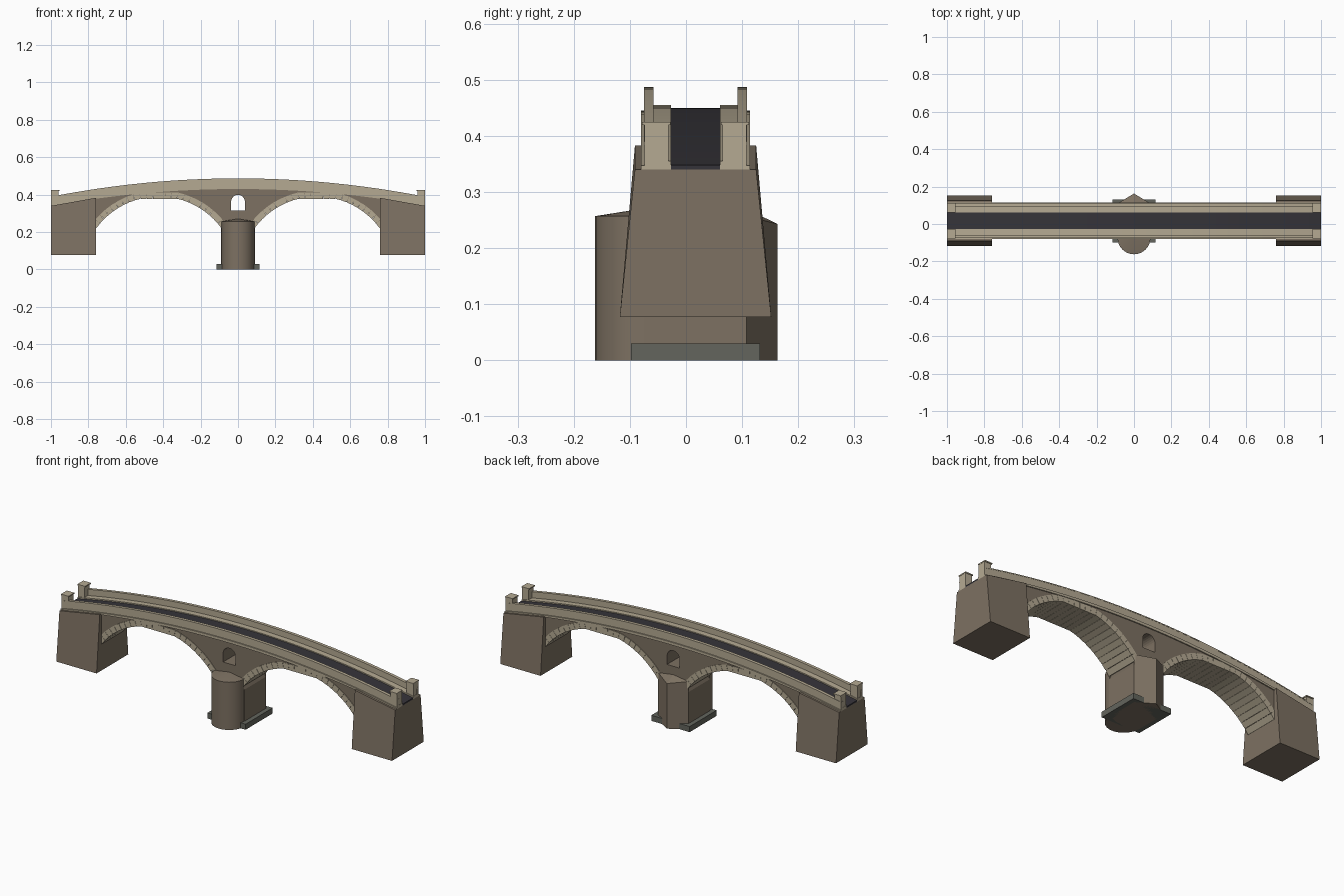
import bpy, bmesh, math

if "Cube" in bpy.data.objects:
    bpy.data.objects.remove(bpy.data.objects["Cube"])

YC = 0.017            # bridge axis
HALF = 0.091          # half width of the masonry


def material(name, rgb):
    m = bpy.data.materials.new(name)
    m.diffuse_color = (*rgb, 1)
    m.use_nodes = True
    m.node_tree.nodes["Principled BSDF"].inputs["Base Color"].default_value = m.diffuse_color
    return m


BROWN = material("brown_stone", (0.205, 0.165, 0.122))
CREAM = material("pale_stone", (0.46, 0.40, 0.29))
ROAD = material("dark_asphalt", (0.036, 0.034, 0.041))
GREY = material("grey_footing", (0.125, 0.13, 0.11))


def finish(name, bm, mat):
    bmesh.ops.recalc_face_normals(bm, faces=bm.faces)
    me = bpy.data.meshes.new(name)
    bm.to_mesh(me)
    bm.free()
    me.materials.append(mat)
    ob = bpy.data.objects.new(name, me)
    bpy.context.collection.objects.link(ob)
    return ob


def prism(bm, pts, y0, y1):
    """Extrude an x-z outline from y0 to y1."""
    f = bm.faces.new([bm.verts.new((x, y0, z)) for x, z in pts])
    r = bmesh.ops.extrude_face_region(bm, geom=[f])
    vs = [v for v in r["geom"] if isinstance(v, bmesh.types.BMVert)]
    bmesh.ops.translate(bm, vec=(0, y1 - y0, 0), verts=vs)


def hull(bm, low, high):
    """Join two matching rings of points into a closed solid."""
    a = [bm.verts.new(p) for p in low]
    b = [bm.verts.new(p) for p in high]
    bm.faces.new(a)
    bm.faces.new(b)
    n = len(a)
    for i in range(n):
        bm.faces.new((a[i], a[(i + 1) % n], b[(i + 1) % n], b[i]))


def box(bm, x0, x1, y0, y1, z0, z1):
    prism(bm, [(x0, z0), (x1, z0), (x1, z1), (x0, z1)], y0, y1)


def sweep(bm, y0, y1, low, high):
    """Cambered strip; low and high are (end, centre) heights."""
    xs = [-1 + i / 16 for i in range(33)]
    curve = lambda h: [(x, h[1] - (h[1] - h[0]) * x * x) for x in xs]
    prism(bm, curve(low) + curve(high)[::-1], y0, y1)


# Arch geometry: circular haunches with a flattened crown
AX, AZ, R = 0.423, -0.025, 0.415
SPREAD = math.asin(0.335 / R)


def arch_point(cx, angle, extra, top):
    r = R + extra
    return cx + r * math.sin(angle), min(AZ + r * math.cos(angle), top)


# Spandrel walls and pier in one outline
def arch_line(cx):
    return [arch_point(cx, -SPREAD + 2 * SPREAD * i / 24, 0.015, 0.39) for i in range(25)]


outline = [(-0.85, 0.2)] + arch_line(-AX) + [(-0.09, 0.2), (-0.09, 0), (0.09, 0), (0.09, 0.2)]
outline += arch_line(AX) + [(0.85, 0.2)]
outline += [(x / 20, 0.438 - 0.1 * (x / 20) ** 2) for x in range(17, -18, -1)]
bm = bmesh.new()
prism(bm, outline, YC - HALF, YC + HALF)
body = finish("spandrel_and_pier", bm, BROWN)

# Arched opening above the pier
bm = bmesh.new()
hole = [(-0.037, 0.315), (0.037, 0.315)]
hole += [(0.037 * math.cos(math.pi * i / 12), 0.362 + 0.037 * math.sin(math.pi * i / 12)) for i in range(13)]
prism(bm, hole, -0.3, 0.3)
cutter = finish("opening_cutter", bm, BROWN)
cutter.hide_render = True
cutter.hide_viewport = True
mod = body.modifiers.new("opening", "BOOLEAN")
mod.operation = "DIFFERENCE"
mod.solver = "EXACT"
mod.object = cutter

# Arch rings made of separate wedge stones
bm = bmesh.new()
N = 24
for cx in (-AX, AX):
    for i in range(N):
        a0 = -SPREAD + 2 * SPREAD * (i + 0.015) / N
        a1 = -SPREAD + 2 * SPREAD * (i + 0.985) / N
        prism(bm, [arch_point(cx, a0, 0, 0.378), arch_point(cx, a1, 0, 0.378),
                   arch_point(cx, a1, 0.033, 0.412), arch_point(cx, a0, 0.033, 0.412)],
              YC - HALF - 0.003, YC + HALF + 0.003)
finish("arch_rings", bm, CREAM)

# Abutments: battered sides, sloping top
bm = bmesh.new()
for s in (-1, 1):
    ring = lambda hw, zi, zo: [(s * 0.76, YC - hw, zi), (s, YC - hw, zo),
                               (s, YC + hw, zo), (s * 0.76, YC + hw, zi)]
    hull(bm, ring(0.135, 0.077, 0.077), ring(0.108, 0.383, 0.34))
finish("abutments", bm, BROWN)


# Cutwaters: rounded at the front, pointed at the back, with sloping caps
def cutwater(name, pts, apex, edge_z):
    bm = bmesh.new()
    hull(bm, [(x, y, 0) for x, y in pts], [(x, y, z) for (x, y), z in zip(pts, edge_z)])
    cap = [f for f in bm.faces if all(v.co.z > 0.1 for v in f.verts)]
    r = bmesh.ops.poke(bm, faces=cap)
    r["verts"][0].co = apex
    return finish(name, bm, BROWN)


front_y, back_y = YC - HALF, YC + HALF
arc = [(0.088 * math.cos(math.pi * i / 16), front_y - 0.088 * math.sin(math.pi * i / 16)) for i in range(17)]
nose = cutwater("round_cutwater", arc, (0, front_y, 0.271), [0.257] * 17)
bpy.context.view_layer.objects.active = nose
nose.select_set(True)
bpy.ops.object.shade_smooth_by_angle(angle=math.radians(20))
cutwater("pointed_cutwater", [(-0.09, back_y), (0, 0.163), (0.09, back_y)],
         (0, back_y, 0.27), [0.257, 0.243, 0.257])

# Pier footing
bm = bmesh.new()
box(bm, -0.114, 0.114, YC - 0.115, YC + 0.115, 0, 0.03)
finish("pier_footing", bm, GREY)

# Roadway
bm = bmesh.new()
sweep(bm, YC - 0.044, YC + 0.044, (0.338, 0.437), (0.348, 0.45))
finish("roadway", bm, ROAD)

# Cornices, pavements, parapets and end posts on both sides
cornice, pavement, parapet, posts = (bmesh.new() for _ in range(4))
for s in (-1, 1):
    def side(a, b):
        return sorted((YC + s * a, YC + s * b))
    sweep(cornice, *side(0.044, 0.097), (0.34, 0.43), (0.347, 0.445))
    sweep(pavement, *side(0.044, 0.078), (0.342, 0.44), (0.355, 0.455))
    sweep(parapet, *side(0.076, 0.091), (0.342, 0.44), (0.384, 0.482))
    sweep(parapet, *side(0.075, 0.092), (0.384, 0.482), (0.389, 0.487))
    for e in (-1, 1):
        x0, x1 = sorted((e * 0.999, e * 0.959))
        box(posts, x0, x1, *side(0.048, 0.091), 0.342, 0.419)
        # post cap: low pyramid over a thin slab
        x0, x1 = sorted((e, e * 0.955))
        y0, y1 = side(0.045, 0.095)
        box(posts, x0, x1, y0, y1, 0.419, 0.425)
finish("cornices", cornice, CREAM)
finish("pavements", pavement, CREAM)
finish("parapets", parapet, CREAM)
finish("end_posts", posts, CREAM)
